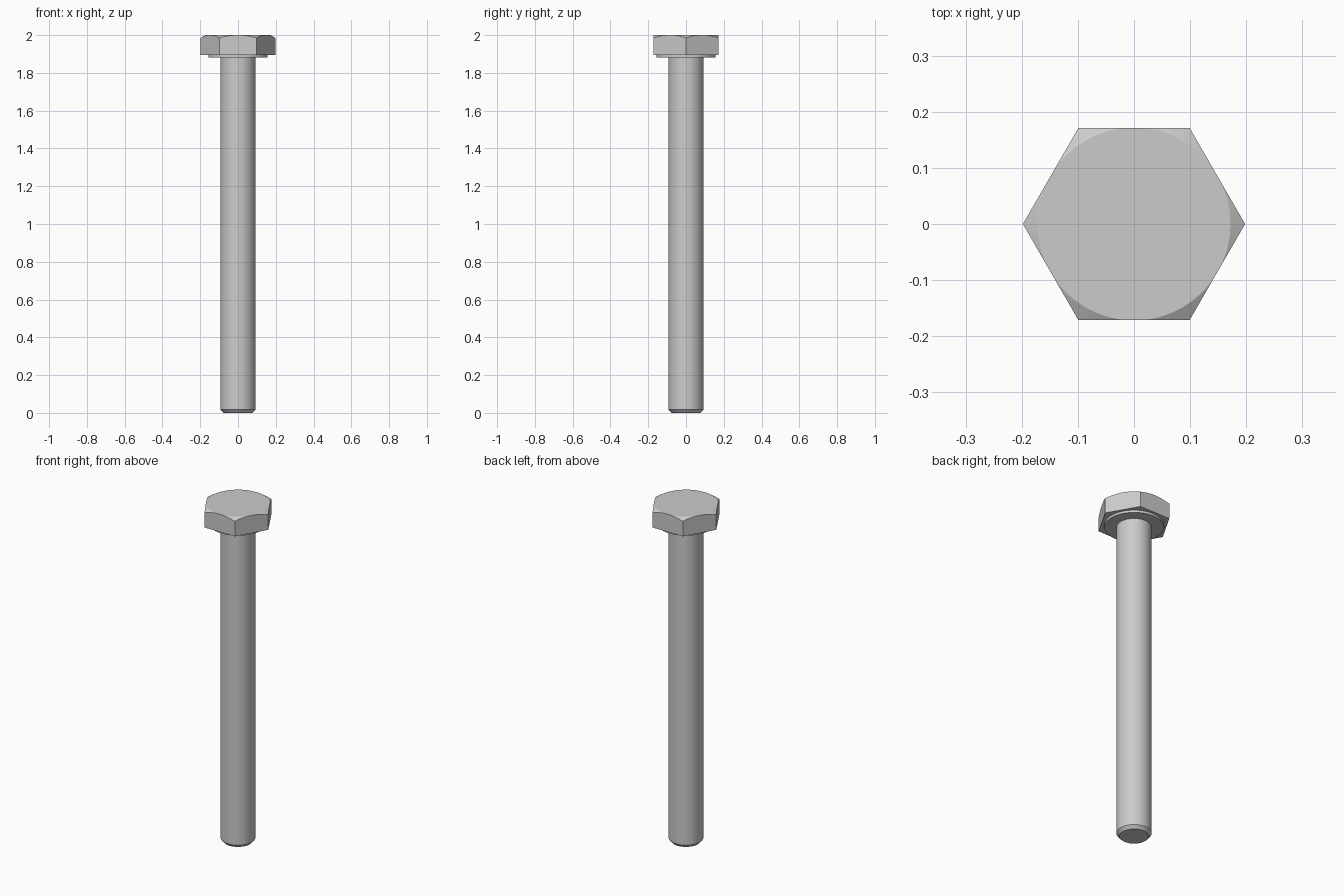
import bpy, bmesh, math

if "Cube" in bpy.data.objects:
    bpy.data.objects.remove(bpy.data.objects["Cube"])


def revolve(name, profile, sides, smooth=True):
    """Closed solid turned around z from (radius, z) points listed bottom to top."""
    bm = bmesh.new()
    rings = []
    for r, z in profile:
        rings.append([bm.verts.new((r * math.cos(2 * math.pi * i / sides),
                                    r * math.sin(2 * math.pi * i / sides), z))
                      for i in range(sides)])
    for a, b in zip(rings, rings[1:]):
        for i in range(sides):
            j = (i + 1) % sides
            bm.faces.new((a[i], a[j], b[j], b[i]))
    bm.faces.new(rings[0][::-1])
    bm.faces.new(rings[-1])
    mesh = bpy.data.meshes.new(name)
    bm.to_mesh(mesh)
    bm.free()
    ob = bpy.data.objects.new(name, mesh)
    bpy.context.collection.objects.link(ob)
    if smooth:
        smooth_by_angle(ob)
    return ob


def smooth_by_angle(ob):
    bpy.ops.object.select_all(action='DESELECT')
    ob.select_set(True)
    bpy.context.view_layer.objects.active = ob
    bpy.ops.object.shade_smooth_by_angle(angle=math.radians(20))


# Shank with chamfered tip
revolve("shank", [(0.077, 0.0), (0.093, 0.018), (0.093, 1.89)], 48)

# Washer face under the head
revolve("washer_face", [(0.157, 1.881), (0.157, 1.9)], 48)

# Hexagonal head, its top corners cut by a shallow cone
head = revolve("hex_head", [(0.198, 1.895), (0.198, 2.05)], 6, smooth=False)
cutter = revolve("chamfer_cutter",
                 [(0.26, 1.8), (0.26, 1.949), (0.172, 2.0)], 48, smooth=False)
cutter.hide_render = True
mod = head.modifiers.new("chamfer", 'BOOLEAN')
mod.operation = 'INTERSECT'
mod.solver = 'EXACT'
mod.object = cutter
bpy.context.view_layer.objects.active = head
bpy.ops.object.modifier_apply(modifier=mod.name)
bpy.data.objects.remove(cutter)
smooth_by_angle(head)
